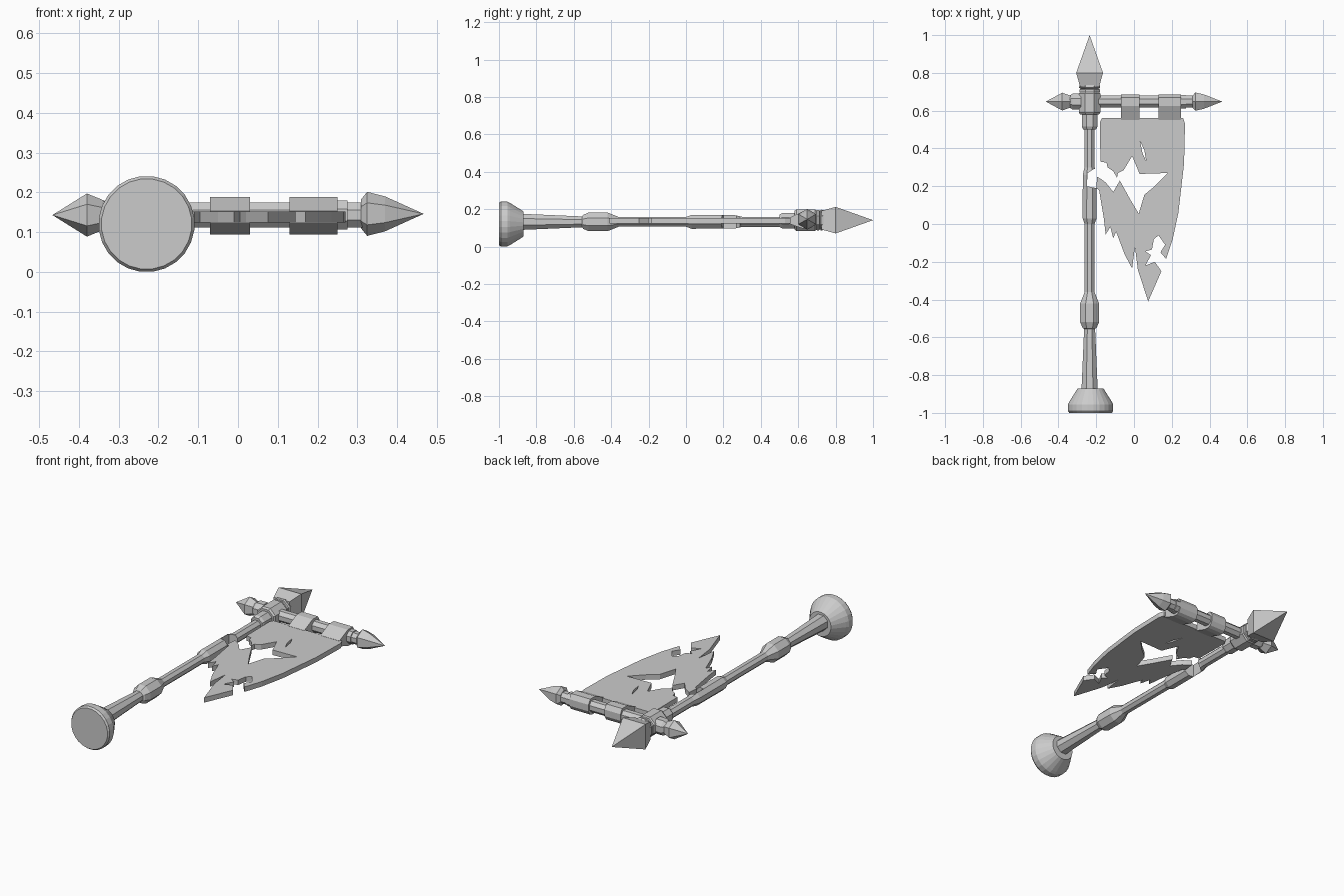
import bpy, bmesh, math
from mathutils import Vector

if "Cube" in bpy.data.objects:
    bpy.data.objects.remove(bpy.data.objects["Cube"])

PX, PZ = -0.235, 0.132      # pole axis
BY, BZ = 0.648, 0.143       # crossbar axis


def finish(name, bm):
    bmesh.ops.recalc_face_normals(bm, faces=bm.faces)
    me = bpy.data.meshes.new(name)
    bm.to_mesh(me)
    bm.free()
    ob = bpy.data.objects.new(name, me)
    bpy.context.collection.objects.link(ob)
    return ob


def turned(name, profile, sides, axis, a, b):
    """Faceted solid from (position, half width) pairs along the x or y axis."""
    bm = bmesh.new()
    rings = []
    for t, r in profile:
        r = r / math.cos(math.pi / sides)
        ring = []
        for i in range(sides):
            ang = 2 * math.pi * (i + 0.5) / sides
            u, v = r * math.cos(ang), r * math.sin(ang)
            ring.append(bm.verts.new((a + u, t, b + v) if axis == 'y' else (t, a + u, b + v)))
        rings.append(ring)
    for r0, r1 in zip(rings, rings[1:]):
        for i in range(sides):
            j = (i + 1) % sides
            bm.faces.new((r0[i], r0[j], r1[j], r1[i]))
    bm.faces.new(rings[0])
    bm.faces.new(rings[-1])
    bmesh.ops.remove_doubles(bm, verts=bm.verts, dist=0.0005)
    return finish(name, bm)


def prism(name, pts, lo, hi, place):
    """Extrude a 2D outline between lo and hi; place maps (u, v, w) to space."""
    bm = bmesh.new()
    face = bm.faces.new([bm.verts.new(place(u, v, lo)) for u, v in pts])
    new = bmesh.ops.extrude_face_region(bm, geom=[face])['geom']
    shift = Vector(place(0, 0, hi)) - Vector(place(0, 0, lo))
    bmesh.ops.translate(bm, vec=shift, verts=[g for g in new if isinstance(g, bmesh.types.BMVert)])
    return finish(name, bm)


# base foot
turned("base_foot", [(-1, 0.113), (-0.99, 0.12), (-0.955, 0.12), (-0.94, 0.112), (-0.87, 0.068)],
       24, 'y', -0.23, 0.1205)

# pole with grip bulge and thicker damaged section
pole = turned("pole", [(-0.88, 0.043), (-0.555, 0.029), (-0.55, 0.037), (-0.52, 0.05), (-0.42, 0.05),
                       (-0.36, 0.026), (0, 0.026), (0.03, 0.037), (0.26, 0.036), (0.30, 0.027),
                       (0.6, 0.027)], 8, 'y', PX, PZ)

# bite taken out of the pole
cutter = prism("bite_cutter", [(-0.25, 0.20), (-0.15, 0.18), (-0.15, 0.29), (-0.215, 0.29), (-0.245, 0.27)],
               0, 0.3, lambda u, v, w: (u, v, w))
cutter.hide_render = True
cut = pole.modifiers.new("bite", 'BOOLEAN')
cut.operation, cut.object, cut.solver = 'DIFFERENCE', cutter, 'EXACT'
bpy.context.view_layer.objects.active = pole
bpy.ops.object.modifier_apply(modifier=cut.name)
bpy.data.objects.remove(cutter)

# collar, joint block, neck rings and spearhead
turned("pole_collar", [(0.50, 0.034), (0.515, 0.041), (0.59, 0.041)], 8, 'y', PX, 0.138)
turned("joint_block", [(0.58, 0.05), (0.59, 0.057), (0.69, 0.057), (0.70, 0.05)], 8, 'y', PX, 0.141)
turned("neck_rings", [(0.69, 0.045), (0.70, 0.054), (0.712, 0.054), (0.716, 0.048), (0.722, 0.056),
                      (0.735, 0.053)], 8, 'y', PX, 0.141)
turned("spearhead", [(0.725, 0.05), (0.80, 0.071), (1.0, 0)], 4, 'y', PX, 0.141)

# crossbar and its pointed ends
turned("crossbar", [(-0.35, 0.031), (0.33, 0.031)], 8, 'x', BY, BZ)
turned("crossbar_collar_left", [(-0.34, 0.032), (-0.325, 0.042), (-0.28, 0.042)], 8, 'x', BY, BZ)
turned("crossbar_collar_right", [(0.25, 0.036), (0.275, 0.036)], 8, 'x', BY, BZ)
turned("finial_left", [(-0.467, 0), (-0.38, 0.047), (-0.335, 0.031)], 6, 'x', BY, BZ)
turned("finial_right", [(0.31, 0.032), (0.325, 0.048), (0.37, 0.038), (0.467, 0)], 6, 'x', BY, 0.146)

# cloth loops over the crossbar
loop = [(0.672, 0.102), (0.686, 0.125), (0.686, 0.162), (0.670, 0.188), (0.625, 0.188),
        (0.55, 0.153), (0.55, 0.122), (0.625, 0.096), (0.655, 0.094)]
for name, x0, x1 in (("cloth_loop_left", -0.07, 0.03), ("cloth_loop_right", 0.13, 0.25)):
    prism(name, loop, x0, x1, lambda u, v, w: (w, u, v))

# torn banner cloth: outline with ragged edge, plus a slit
outline = [(-.18, .54), (-.17, .56), (.26, .56), (.27, .53), (.265, .32), (.235, .06), (.205, -.08), (.17, -.185),
           (.14, -.15), (.165, -.11), (.13, -.06), (.105, -.08), (.095, -.135), (.06, -.145), (.09, -.165),
           (.06, -.22), (.11, -.2), (.145, -.25), (.075, -.41), (.02, -.24), (.005, -.12),
           (-.01, -.235), (-.05, -.16), (-.08, -.08), (-.095, -.04), (-.11, -.075), (-.125, -.015),
           (-.15, -.055), (-.16, .03), (-.185, .18), (-.20, .19), (-.195, .25), (-.17, .235),
           (-.15, .22), (-.11, .17), (-.075, .23), (-.02, .13), (.025, .055), (.055, .155),
           (.11, .2), (.18, .27), (.03, .265), (-.01, .36), (-.055, .285), (-.085, .27),
           (-.09, .245), (-.11, .28), (-.14, .30), (-.145, .325), (-.178, .33)]
slit = [(.032, .44), (.055, .39), (.065, .33), (.045, .375)]
cu = bpy.data.curves.new("banner_cloth", 'CURVE')
cu.dimensions, cu.fill_mode, cu.extrude = '2D', 'BOTH', 0.014
for pts in (outline, slit):
    sp = cu.splines.new('POLY')
    sp.points.add(len(pts) - 1)
    for p, (x, y) in zip(sp.points, pts):
        p.co = (x, y, 0, 1)
    sp.use_cyclic_u = True
cloth = bpy.data.objects.new("banner_cloth", cu)
bpy.context.collection.objects.link(cloth)
cloth.location.z = 0.138
bpy.ops.object.select_all(action='DESELECT')
cloth.select_set(True)
bpy.context.view_layer.objects.active = cloth
bpy.ops.object.convert(target='MESH')
for poly in cloth.data.polygons:
    poly.use_smooth = False
